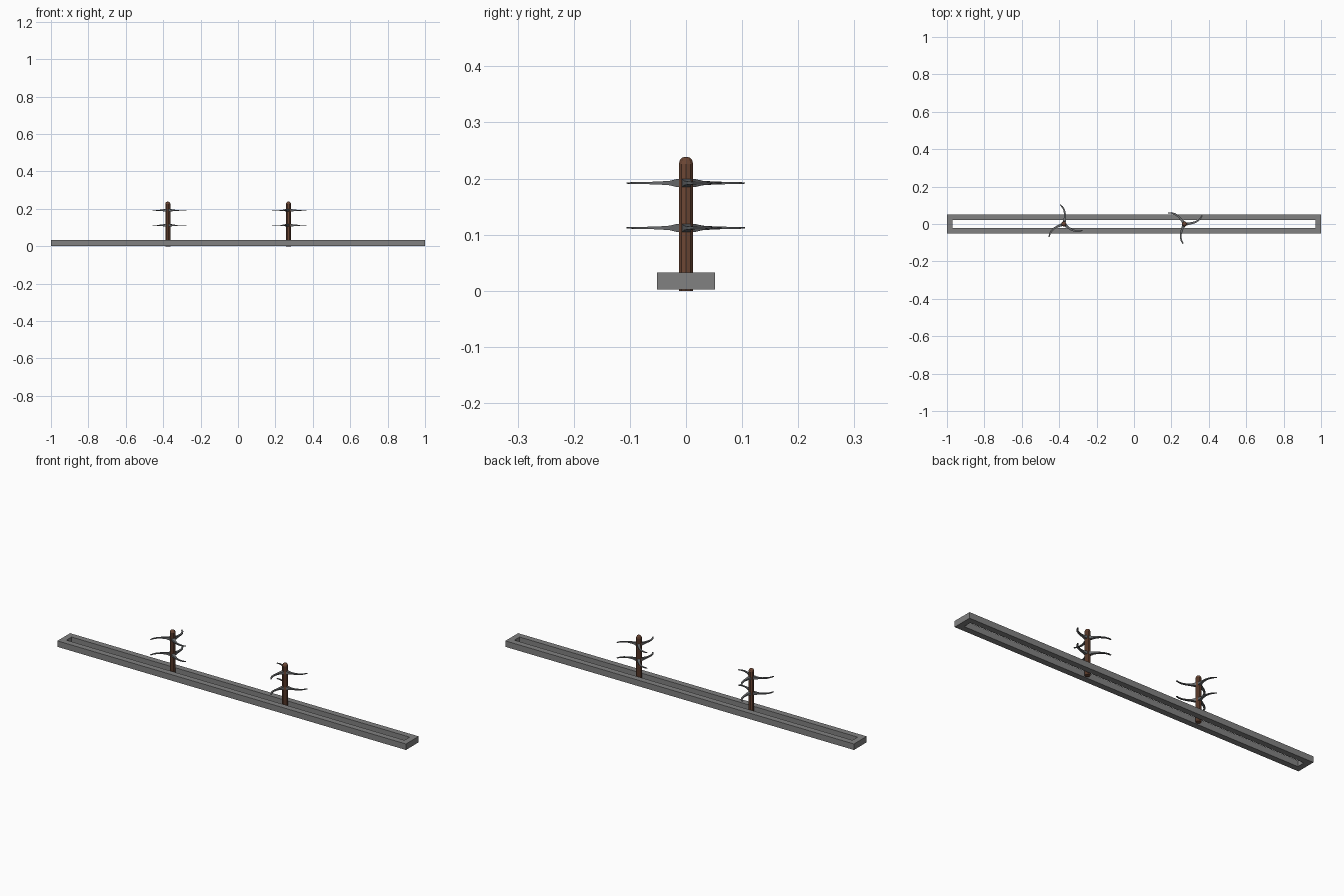
import bpy, bmesh, math
from mathutils import Vector

if "Cube" in bpy.data.objects:
    bpy.data.objects.remove(bpy.data.objects["Cube"])


def material(name, rgb):
    m = bpy.data.materials.new(name)
    m.diffuse_color = (*rgb, 1)
    m.use_nodes = True
    m.node_tree.nodes["Principled BSDF"].inputs["Base Color"].default_value = m.diffuse_color
    return m


GREY = material("frame grey", (0.22, 0.22, 0.22))
BROWN = material("rust brown", (0.15, 0.063, 0.035))
STEEL = material("dark steel", (0.14, 0.145, 0.15))


def finish(bm, name, mat):
    bmesh.ops.recalc_face_normals(bm, faces=bm.faces)
    me = bpy.data.meshes.new(name)
    bm.to_mesh(me)
    bm.free()
    me.materials.append(mat)
    ob = bpy.data.objects.new(name, me)
    bpy.context.collection.objects.link(ob)
    return ob


def loft(bm, rings):
    """Skin a list of point rings and cap both ends."""
    vs = [[bm.verts.new(p) for p in r] for r in rings]
    n = len(vs[0])
    for a, b in zip(vs, vs[1:]):
        for i in range(n):
            j = (i + 1) % n
            bm.faces.new((a[i], a[j], b[j], b[i]))
    bm.faces.new(vs[0])
    bm.faces.new(vs[-1])


# Slotted base frame
def rect(x, y, z):
    return [(-x, -y, z), (x, -y, z), (x, y, z), (-x, y, z)]


bm = bmesh.new()
Z0, Z1 = 0.002, 0.033
loops = [rect(1, 0.052, Z0), rect(1, 0.052, Z1),
         rect(0.97, 0.021, Z1), rect(0.97, 0.021, Z0)]
vs = [[bm.verts.new(p) for p in r] for r in loops]
for k in range(4):
    a, b = vs[k], vs[(k + 1) % 4]
    for i in range(4):
        j = (i + 1) % 4
        bm.faces.new((a[i], a[j], b[j], b[i]))
finish(bm, "base_frame", GREY)


# Round-topped post
def post(name, x):
    bm = bmesh.new()
    profile = [(0.0135, 0), (0.0135, 0.226), (0.0115, 0.233),
               (0.0075, 0.237), (0.003, 0.2385)]
    loft(bm, [[(x + r * math.cos(math.tau * i / 10), r * math.sin(math.tau * i / 10), z)
               for i in range(10)] for r, z in profile])
    finish(bm, name, BROWN)


# Three swept, tapering prongs at one height
PATH = [(0.0, 80), (0.015, 80), (0.030, 80), (0.054, 84),
        (0.075, 89), (0.092, 95), (0.105, 101)]
HALF_W = [0.009, 0.008, 0.006, 0.005, 0.0045, 0.004, 0.003]
HALF_H = [0.008, 0.007, 0.004, 0.0025, 0.002, 0.0016, 0.0012]


def prongs(name, x, z, turn):
    bm = bmesh.new()
    for k in range(3):
        pts = []
        for r, deg in PATH:
            a = math.radians(deg + turn + 120 * k)
            pts.append(Vector((x + r * math.cos(a), r * math.sin(a), z)))
        rings = []
        for i, p in enumerate(pts):
            d = (pts[min(i + 1, len(pts) - 1)] - pts[max(i - 1, 0)]).normalized()
            side = Vector((-d.y, d.x, 0)) * HALF_W[i]
            up = Vector((0, 0, HALF_H[i]))
            rings.append([p - side - up, p + side - up, p + side + up, p - side + up])
        loft(bm, rings)
    finish(bm, name, STEEL)


for label, x, turn in (("left", -0.375, 0), ("right", 0.27, 45)):
    post(label + "_post", x)
    prongs(label + "_lower_prongs", x, 0.112, turn)
    prongs(label + "_upper_prongs", x, 0.192, turn)
